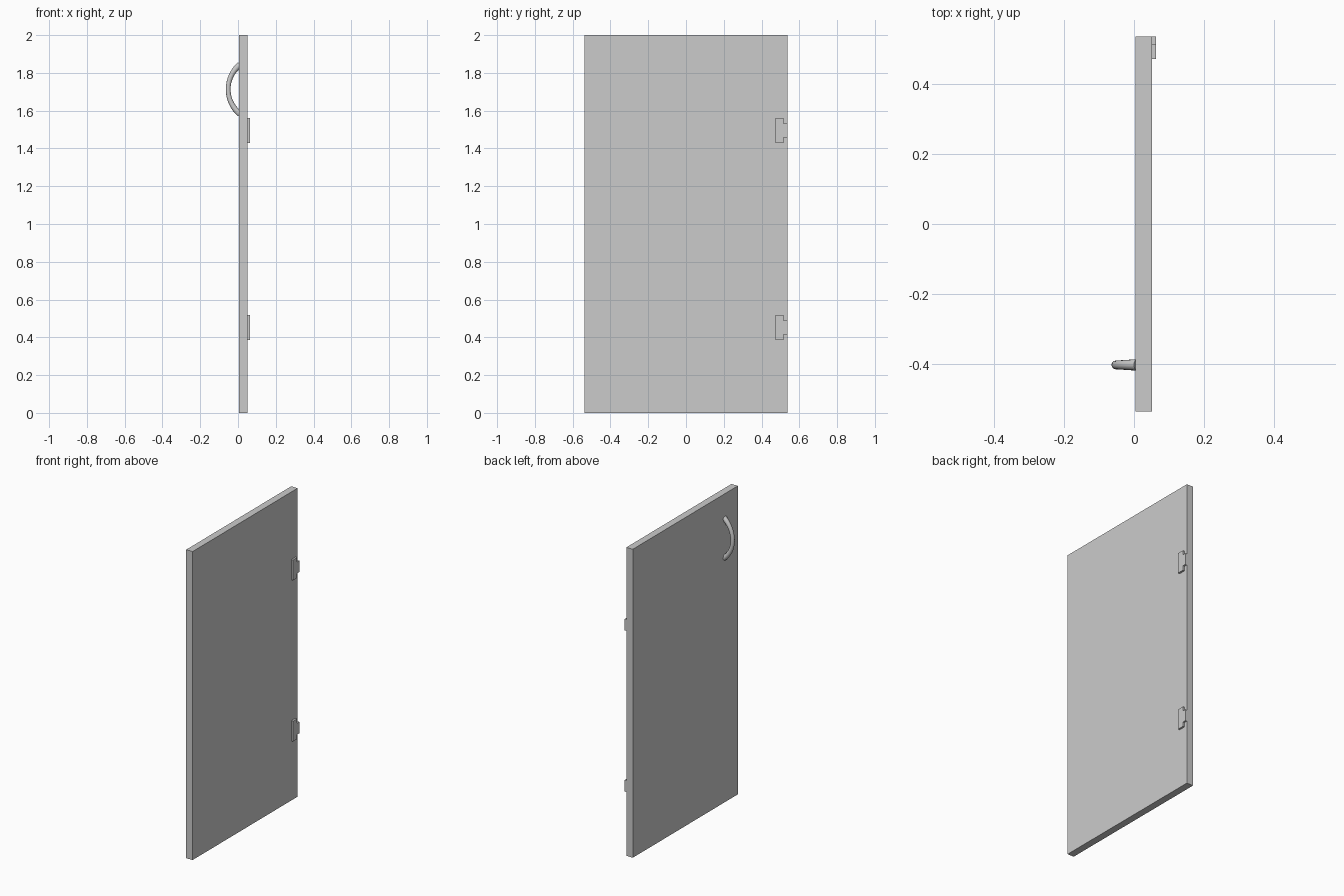
import bpy
import bmesh
from math import sin, cos, pi, radians
from mathutils import Vector

cube = bpy.data.objects.get("Cube")
if cube:
    bpy.data.objects.remove(cube, do_unlink=True)

grey = bpy.data.materials.new("plain grey")
grey.use_nodes = True
colour = (0.6, 0.6, 0.6, 1)
grey.diffuse_color = colour
grey.node_tree.nodes["Principled BSDF"].inputs["Base Color"].default_value = colour


def finish(name, bm):
    bmesh.ops.recalc_face_normals(bm, faces=bm.faces)
    mesh = bpy.data.meshes.new(name)
    bm.to_mesh(mesh)
    bm.free()
    mesh.materials.append(grey)
    obj = bpy.data.objects.new(name, mesh)
    bpy.context.collection.objects.link(obj)
    return obj


def extrude_x(name, outline, x0, x1):
    """Extrude a (y, z) outline along x."""
    bm = bmesh.new()
    face = bm.faces.new([bm.verts.new((x0, y, z)) for y, z in outline])
    new = bmesh.ops.extrude_face_region(bm, geom=[face])["geom"]
    verts = [v for v in new if isinstance(v, bmesh.types.BMVert)]
    bmesh.ops.translate(bm, vec=(x1 - x0, 0, 0), verts=verts)
    return finish(name, bm)


# Door panel
HALF = 0.538
BACK, FACE = 0.005, 0.051
extrude_x("door_panel", [(-HALF, 0), (HALF, 0), (HALF, 2), (-HALF, 2)], BACK, FACE)

# Hinges: a tall leaf with a narrower tongue reaching the door edge
for name, z in (("lower_hinge", 0.451), ("upper_hinge", 1.496)):
    half = [(0.473, 0.066), (0.516, 0.066), (0.516, 0.037), (HALF, 0.037)]
    outline = [(y, z + h) for y, h in half] + [(y, z - h) for y, h in reversed(half)]
    extrude_x(name, outline, FACE, 0.063)

# Handle: arched bar, slimmer in the middle than at its feet
RINGS, SIDES, SWEEP = 28, 16, radians(51)
centre = Vector((0.116, -0.404, 1.713))
bm = bmesh.new()
rings = []
for i in range(RINGS + 1):
    t = 2 * i / RINGS - 1
    out = Vector((-cos(t * SWEEP), 0, sin(t * SWEEP)))
    radius = 0.0125 + 0.004 * t * t
    ring = []
    for j in range(SIDES):
        a = 2 * pi * j / SIDES
        offset = out * cos(a) + Vector((0, sin(a), 0))
        ring.append(bm.verts.new(centre + out * 0.168 + offset * radius))
    rings.append(ring)
for r0, r1 in zip(rings, rings[1:]):
    for j in range(SIDES):
        k = (j + 1) % SIDES
        bm.faces.new((r0[j], r0[k], r1[k], r1[j]))
bm.faces.new(rings[0])
bm.faces.new(rings[-1])
handle = finish("handle", bm)
bpy.ops.object.select_all(action="DESELECT")
handle.select_set(True)
bpy.context.view_layer.objects.active = handle
bpy.ops.object.shade_smooth_by_angle(angle=radians(40))
